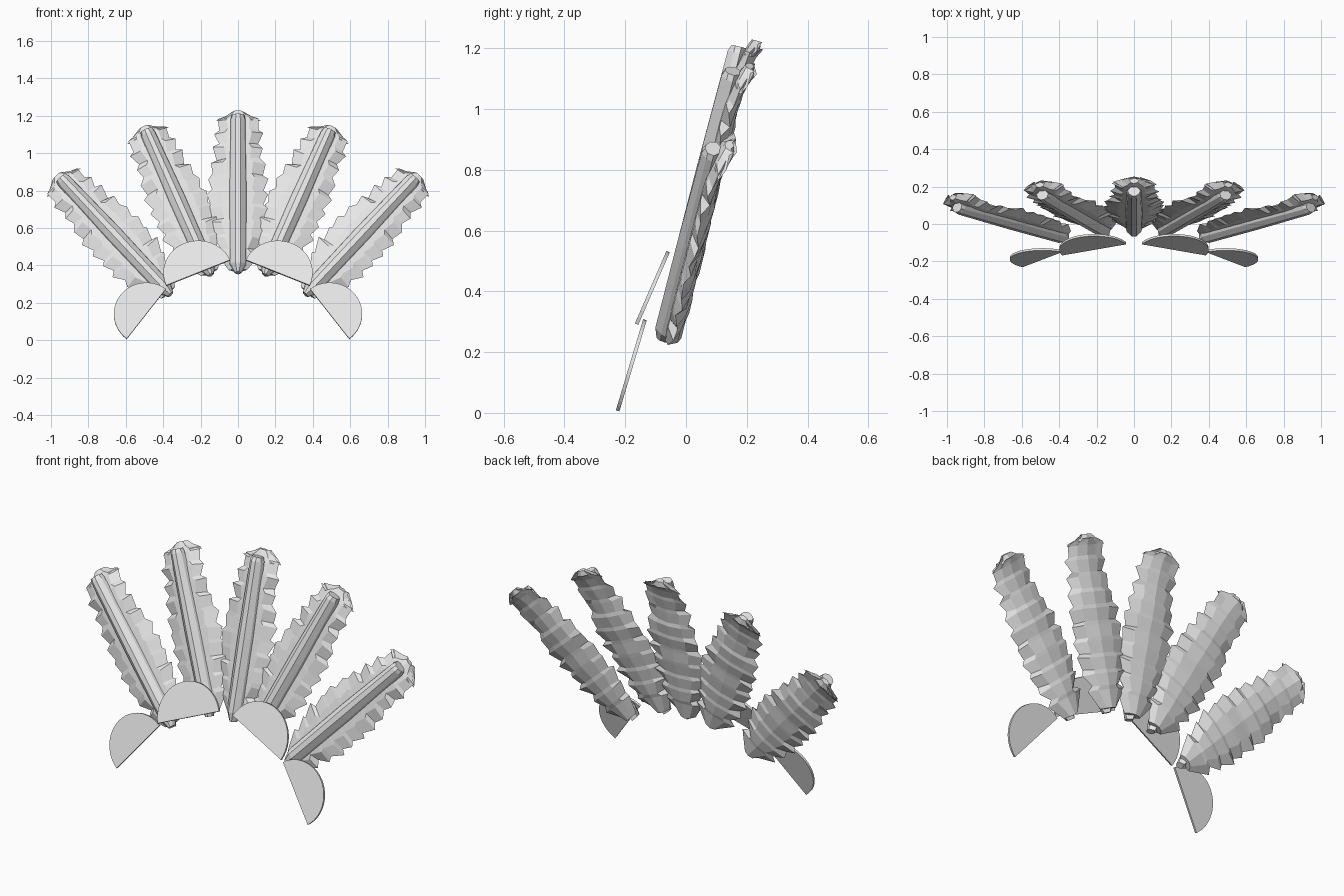
import bpy, bmesh, math, random
from mathutils import Matrix, Vector

if "Cube" in bpy.data.objects:
    bpy.data.objects.remove(bpy.data.objects["Cube"])

grey = bpy.data.materials.new("light grey")
grey.diffuse_color = (0.8, 0.8, 0.8, 1)
grey.use_nodes = True
grey.node_tree.nodes["Principled BSDF"].inputs["Base Color"].default_value = grey.diffuse_color


def finish(name, bm, matrix):
    bmesh.ops.recalc_face_normals(bm, faces=bm.faces)
    me = bpy.data.meshes.new(name)
    bm.to_mesh(me)
    bm.free()
    me.transform(matrix)
    if matrix.determinant() < 0:
        me.flip_normals()
    me.materials.append(grey)
    ob = bpy.data.objects.new(name, me)
    bpy.context.collection.objects.link(ob)


def loft(rings):
    """Closed skin through rings of points with capped ends."""
    bm = bmesh.new()
    vs = [[bm.verts.new(p) for p in r] for r in rings]
    n = len(vs[0])
    for a, b in zip(vs, vs[1:]):
        for i in range(n):
            bm.faces.new((a[i], a[(i + 1) % n], b[(i + 1) % n], b[i]))
    bm.faces.new(vs[0])
    bm.faces.new(vs[-1])
    return bm


def lerp_profile(pts, t):
    for (a, va), (b, vb) in zip(pts, pts[1:]):
        if t <= b:
            return va + (vb - va) * (t - a) / (b - a)
    return pts[-1][1]


# feather half width along its length; local axes: x across, y back, z along
WIDTH = [(0.0, 0.06), (0.07, 0.095), (0.25, 0.148), (0.4, 0.158), (0.6, 0.142),
         (0.76, 0.118), (0.82, 0.122), (0.87, 0.10), (0.905, 0.02)]


def blade():
    rnd = random.Random(4)
    rings = []
    levels = [0.02]
    t = 0.06
    while t < 0.82:                                   # pairs: tooth tip, notch above it
        levels += [t + 0.055, t + 0.075]
        t += 0.083
    levels += [0.85, 0.87, 0.905]
    for k, t in enumerate(levels):
        tooth = 0.010 if k % 2 else -0.016
        curl = 0.035 * max(0, (t - 0.72) / 0.18) ** 2  # tip bends back
        w = [max(0.02, lerp_profile(WIDTH, t) + tooth + rnd.uniform(-.008, .006)) for _ in (0, 1)]
        e = [0.062 + rnd.uniform(-.012, .012) for _ in (0, 1)]
        back = 0.095 - 0.012 * t + rnd.uniform(-.004, .004)
        if t > 0.9:
            back = 0.065
        z = [t + rnd.uniform(-.008, .008) if 0.05 < t < 0.84 else t for _ in (0, 1)]
        m = 0.55
        rings.append([(-w[0], e[0] + curl, z[0]), (-w[0] * m, 0.04 + curl, t), (0, 0.034 + curl, t),
                      (w[1] * m, 0.04 + curl, t), (w[1], e[1] + curl, z[1]),
                      (w[1] * m, back - 0.008 + curl, t), (0, back + curl, t),
                      (-w[0] * m, back - 0.008 + curl, t)])
    return loft(rings)


def quill():
    rings = []
    for t, w, f in [(0, 0.018, 0.012), (0.05, 0.045, 0), (0.45, 0.048, 0), (0.85, 0.04, 0.004), (0.872, 0.034, 0.012)]:
        rings.append([(-w, 0.045, t), (-w * 0.85, 0.024, t), (-w * 0.3, f, t),
                      (w * 0.3, f, t), (w * 0.85, 0.024, t), (w, 0.045, t), (0, 0.075, t)])
    return loft(rings)


# five feathers fanned out in one plane that leans back
LEAN = math.atan(0.257)
lean = Matrix.Translation((0, -0.173, 0)) @ Matrix.Rotation(-LEAN, 4, 'X')
for name, x, s, deg, sides in [("centre", 0, 0.382, 0, (1,)),
                               ("middle", 0.145, 0.37, 23.3, (1, -1)),
                               ("outer", 0.36, 0.262, 42.2, (1, -1))]:
    for side in sides:
        m = (Matrix.Scale(side, 4, (1, 0, 0)) @ lean @ Matrix.Translation((x, 0, s))
             @ Matrix.Rotation(math.radians(deg), 4, 'Y'))
        tag = name + ("_right" if side > 0 else "_left")
        finish(tag + "_feather", blade(), m)
        finish(tag + "_quill", quill(), m)


# thin half discs along the brow
def half_disc(r):
    h = 0.006
    arc = [(r * math.cos(math.pi * i / 24), r * math.sin(math.pi * i / 24)) for i in range(25)]
    return loft([[(x, y, z) for x, z in arc] for y in (-h, h)])


for name, centre, r, slope, deg in [("inner_half_disc", (0.213, -0.133, 0.36), 0.186, 0.435, 23.5),
                                    ("outer_half_disc", (0.49, -0.185, 0.14), 0.174, 0.30, 53)]:
    for side in (1, -1):
        m = (Matrix.Scale(side, 4, (1, 0, 0)) @ Matrix.Translation(centre)
             @ Matrix.Rotation(-math.atan(slope), 4, 'X') @ Matrix.Rotation(math.radians(deg), 4, 'Y'))
        finish(name + ("_right" if side > 0 else "_left"), half_disc(r), m)
